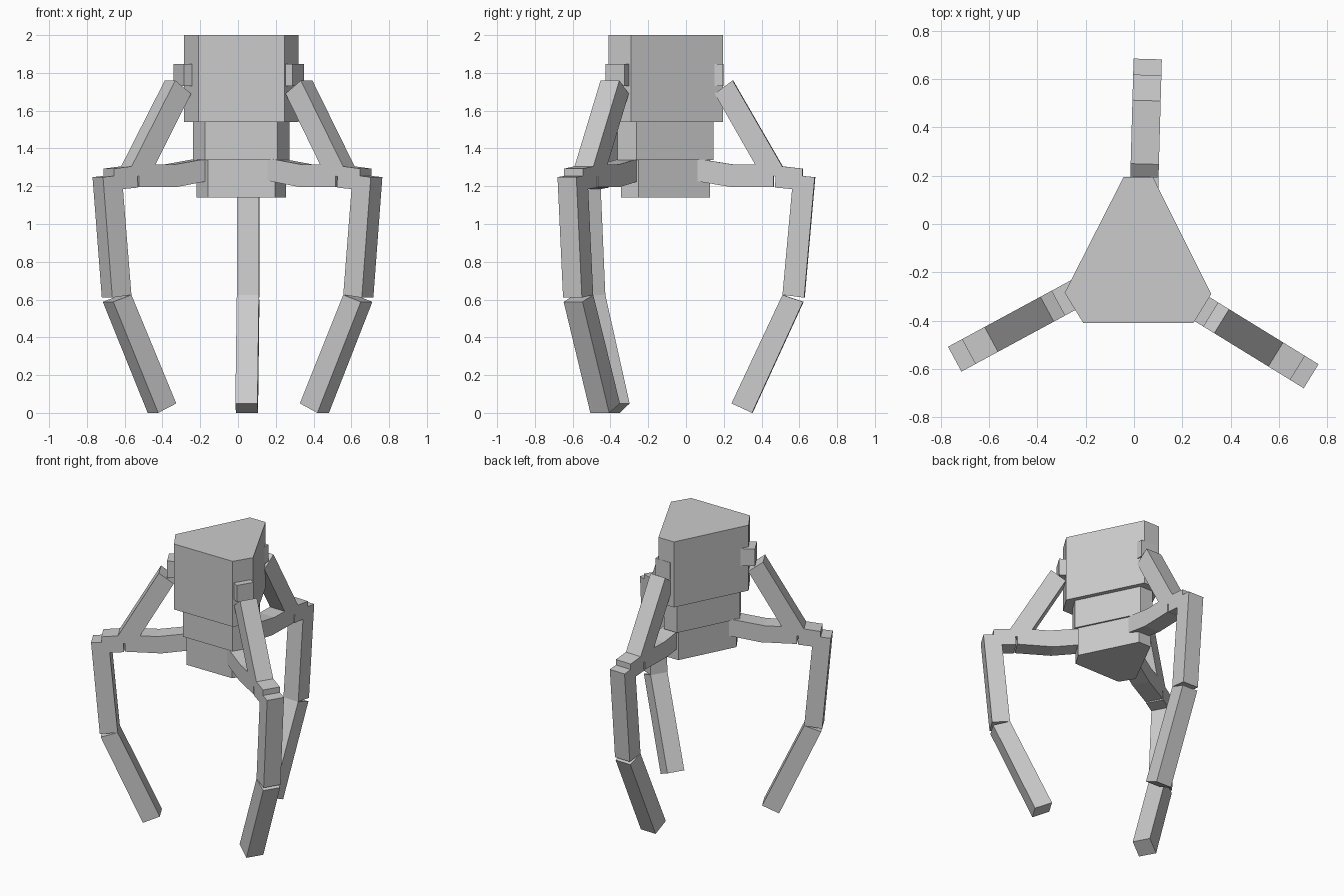
import bpy
from math import radians
from mathutils import Matrix, Vector

if "Cube" in bpy.data.objects:
    bpy.data.objects.remove(bpy.data.objects["Cube"])

HUB = Vector((0.016, -0.169, 0))   # axis the three arms turn around
WIDTH = 0.117                      # thickness of every arm part


def prism(name, loop_a, loop_b):
    """Solid between two matching loops."""
    n = len(loop_a)
    faces = [tuple(reversed(range(n))), tuple(range(n, 2 * n))]
    faces += [(i, (i + 1) % n, n + (i + 1) % n, n + i) for i in range(n)]
    mesh = bpy.data.meshes.new(name)
    mesh.from_pydata([tuple(v) for v in loop_a + loop_b], [], faces)
    obj = bpy.data.objects.new(name, mesh)
    bpy.context.collection.objects.link(obj)
    return obj


# Stepped body: one blunted triangle, scaled for each tier
outline = [(-0.21, -0.41), (0.246, -0.41), (0.32, -0.29),
           (0.078, 0.195), (-0.043, 0.195), (-0.287, -0.285)]


def tier(name, scale, z0, z1):
    cx, cy = 0.017, -0.112
    ring = [(cx + (x - cx) * scale, cy + (y - cy) * scale) for x, y in outline]
    prism(name, [(x, y, z0) for x, y in ring], [(x, y, z1) for x, y in ring])


tier("body_upper", 1.0, 1.54, 2.0)
tier("body_middle", 0.84, 1.34, 1.54)
tier("body_lower", 0.78, 1.14, 1.34)

# Side profiles (y, z) of the parts of one arm, counter-clockwise
profiles = {
    "hinge_block": [(0.08, 1.73), (0.197, 1.73), (0.197, 1.848), (0.08, 1.848)],
    "strut": [(0.154, 1.69), (0.40, 1.26), (0.50, 1.25), (0.513, 1.303),
              (0.249, 1.76)],
    "arm_link": [(0.016, 1.234), (0.233, 1.197), (0.466, 1.197), (0.466, 1.314),
                 (0.259, 1.314), (0.026, 1.351)],
    "knuckle": [(0.46, 1.265), (0.618, 1.245), (0.618, 1.293), (0.505, 1.306),
                (0.46, 1.306)],
    "upper_finger": [(0.473, 1.193), (0.564, 1.185), (0.513, 0.625),
                     (0.628, 0.61), (0.684, 1.248), (0.478, 1.268)],
    "lower_finger": [(0.243, 0.05), (0.352, 0.0), (0.622, 0.588), (0.513, 0.625)],
}

# Three arms, evenly spaced around the hub
for side, angle in (("back", -1.6), ("right", -121.6), ("left", 118.4)):
    turn = (Matrix.Translation(HUB) @ Matrix.Rotation(radians(angle), 4, 'Z')
            @ Matrix.Translation(Vector((0.017, -HUB.y, 0))))
    for part, profile in profiles.items():
        near, far = ([turn @ Vector((x, y, z)) for y, z in profile]
                     for x in (WIDTH / 2, -WIDTH / 2))
        prism(f"{side}_{part}", far, near)

# Outward normals on everything
import bmesh
for obj in bpy.context.collection.objects:
    bm = bmesh.new()
    bm.from_mesh(obj.data)
    bmesh.ops.recalc_face_normals(bm, faces=bm.faces)
    bm.to_mesh(obj.data)
    bm.free()
